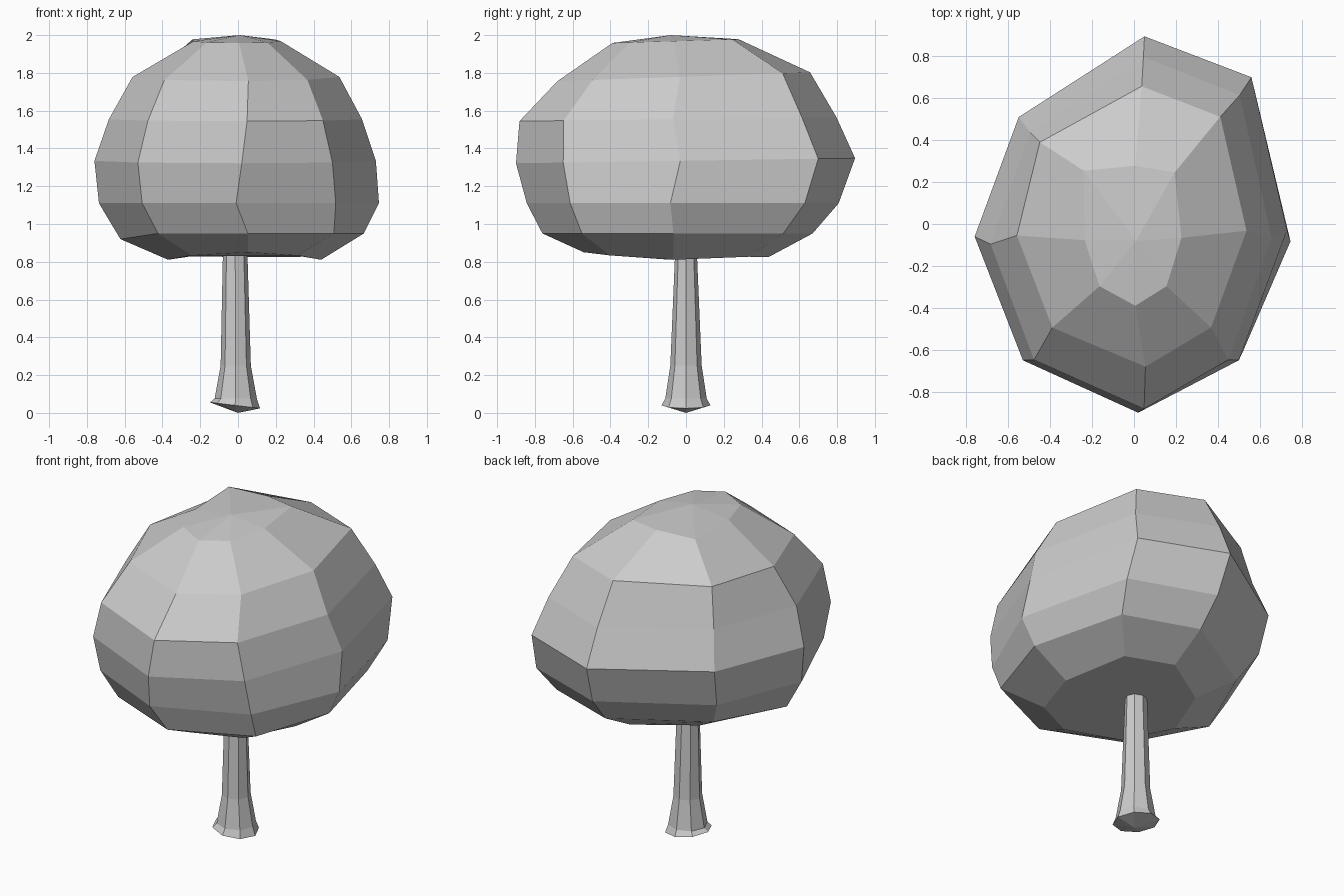
import bpy, bmesh, math

if "Cube" in bpy.data.objects:
    bpy.data.objects.remove(bpy.data.objects["Cube"])


def loft(name, rings, top, bottom=None):
    """Skin a stack of rings (top to bottom) and close both ends."""
    bm = bmesh.new()
    loops = [[bm.verts.new(p) for p in ring] for ring in rings]
    n = len(loops[0])
    for a, b in zip(loops, loops[1:]):
        for i in range(n):
            j = (i + 1) % n
            bm.faces.new((a[i], a[j], b[j], b[i]))
    for loop, tip in ((loops[0], top), (loops[-1], bottom)):
        if tip is None:
            bm.faces.new(loop)
        else:
            c = bm.verts.new(tip)
            for i in range(n):
                bm.faces.new((loop[i], loop[(i + 1) % n], c))
    bmesh.ops.recalc_face_normals(bm, faces=bm.faces)
    mesh = bpy.data.meshes.new(name)
    bm.to_mesh(mesh)
    bm.free()
    obj = bpy.data.objects.new(name, mesh)
    bpy.context.collection.objects.link(obj)
    return obj


# Crown: one irregular eight-sided outline, scaled and shifted per level
outline = [(.05, .895), (.56, .70), (.73, -.03), (.50, -.65),
           (.02, -.90), (-.53, -.65), (-.76, -.06), (-.55, .51)]
# z, scale x, scale y, shift x, shift y, tilt
levels = [(1.97, .31, .372, 0, -.055, .03),
          (1.78, .735, .745, 0, -.01, .035),
          (1.555, .90, .935, 0, -.04, .012),
          (1.335, 1, 1, 0, 0, .015),
          (1.11, .995, .92, .02, -.015, 0),
          (.95, .865, .797, .035, -.043, 0),
          (.83, .544, .546, .043, -.05, -.01)]
# Small hand-made irregularities: (level, column) -> offset
nudges = {(0, 7): (-.07, .12, 0), (0, 1): (.02, .04, 0), (0, 0): (-.01, 0, 0),
          (1, 7): (-.045, .02, 0), (1, 4): (.04, 0, 0), (2, 4): (.03, 0, 0),
          (4, 4): (-.05, 0, 0), (4, 2): (0, -.04, 0), (5, 3): (.04, .01, 0),
          (5, 6): (0, 0, -.03), (6, 2): (0, 0, -.02), (6, 6): (0, 0, -.02),
          (6, 4): (0, 0, .015)}
crown = []
for k, (z, sx, sy, dx, dy, tilt) in enumerate(levels):
    ring = []
    for i, (x, y) in enumerate(outline):
        nx, ny, nz = nudges.get((k, i), (0, 0, 0))
        px, py = x * sx + dx + nx, y * sy + dy + ny
        ring.append((px, py, z + tilt * py + nz))
    crown.append(ring)
loft("crown", crown, (.01, -.08, 2.0))

# Trunk: tapered eight-sided stem with a flared, slightly tilted foot
profile = [(.84, .065, .058, -.015, 0), (.25, .08, .083, -.012, 0),
           (.075, .112, .11, -.012, 0), (.04, .133, .13, -.016, -.12)]
trunk = []
for z, rx, ry, dx, tilt in profile:
    trunk.append([(dx + rx * math.sin(a), ry * math.cos(a),
                   z + tilt * rx * math.sin(a))
                  for a in (math.tau * i / 8 for i in range(8))])
loft("trunk", trunk, None, (0, 0, 0))
